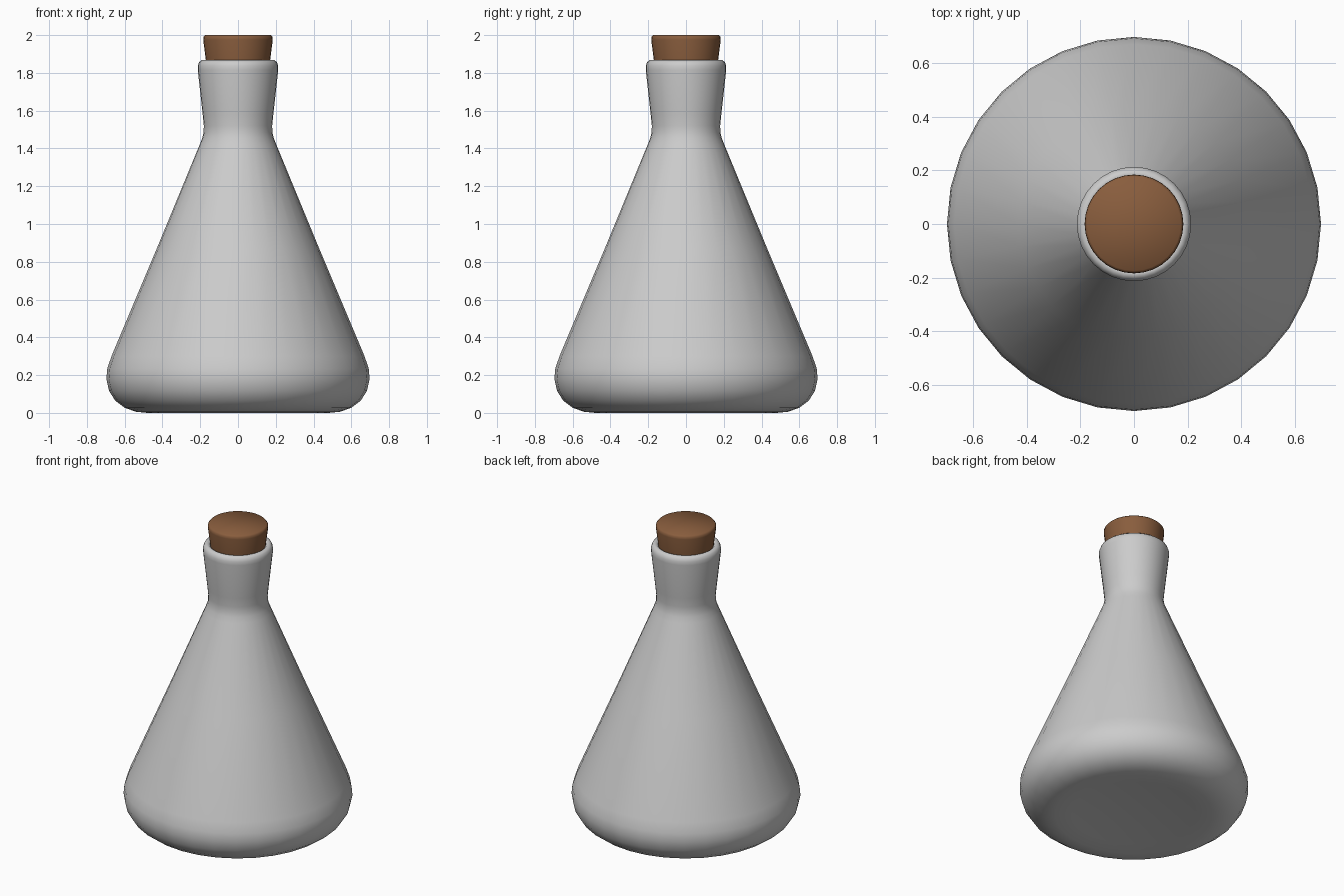
import bpy, bmesh, math

if "Cube" in bpy.data.objects:
    bpy.data.objects.remove(bpy.data.objects["Cube"])

SEGMENTS = 32


def lathe(name, profile, angle=40, color=None):
    """Spin an (r, z) profile around the z axis."""
    bm = bmesh.new()
    verts = [bm.verts.new((0, r, z)) for r, z in profile]
    edges = [bm.edges.new(pair) for pair in zip(verts, verts[1:])]
    bmesh.ops.spin(bm, geom=verts + edges, cent=(0, 0, 0), axis=(0, 0, 1),
                   angle=math.tau, steps=SEGMENTS)
    bmesh.ops.remove_doubles(bm, verts=bm.verts, dist=0.0005)
    bmesh.ops.recalc_face_normals(bm, faces=bm.faces)
    mesh = bpy.data.meshes.new(name)
    bm.to_mesh(mesh)
    bm.free()
    obj = bpy.data.objects.new(name, mesh)
    bpy.context.collection.objects.link(obj)
    if color:
        mat = bpy.data.materials.new(name + "_brown")
        mat.diffuse_color = color
        mat.use_nodes = True
        mat.node_tree.nodes["Principled BSDF"].inputs["Base Color"].default_value = mat.diffuse_color
        mesh.materials.append(mat)
    bpy.ops.object.select_all(action='DESELECT')
    obj.select_set(True)
    bpy.context.view_layer.objects.active = obj
    bpy.ops.object.shade_smooth_by_angle(angle=math.radians(angle))
    return obj


# Flask: outer wall from the dimpled base up, over the lip, down the inner wall
outer = [(0, 0.025), (0.2, 0.022), (0.38, 0.009), (0.48, 0.0), (0.54, 0.006),
         (0.60, 0.027), (0.65, 0.065), (0.683, 0.117), (0.697, 0.18),
         (0.692, 0.235), (0.67, 0.30), (0.43, 0.87), (0.203, 1.42),
         (0.189, 1.455), (0.182, 1.485), (0.181, 1.52), (0.187, 1.58),
         (0.213, 1.815)]
lip = [(0.213, 1.838), (0.206, 1.857), (0.192, 1.868), (0.178, 1.866), (0.168, 1.855)]
inner = [(0.148, 1.53), (0.15, 1.47), (0.168, 1.41), (0.635, 0.29), (0.66, 0.19),
         (0.62, 0.09), (0.5, 0.04), (0, 0.06)]
lathe("flask", outer + lip + inner, 60)

# Cork: tapered stopper with a small rounded top edge
cork = [(0, 1.62), (0.145, 1.62), (0.152, 1.63), (0.17, 1.865), (0.184, 1.975),
        (0.183, 1.99), (0.174, 2.0), (0, 2.0)]
lathe("cork", cork, 60, (0.25, 0.11, 0.047, 1))
